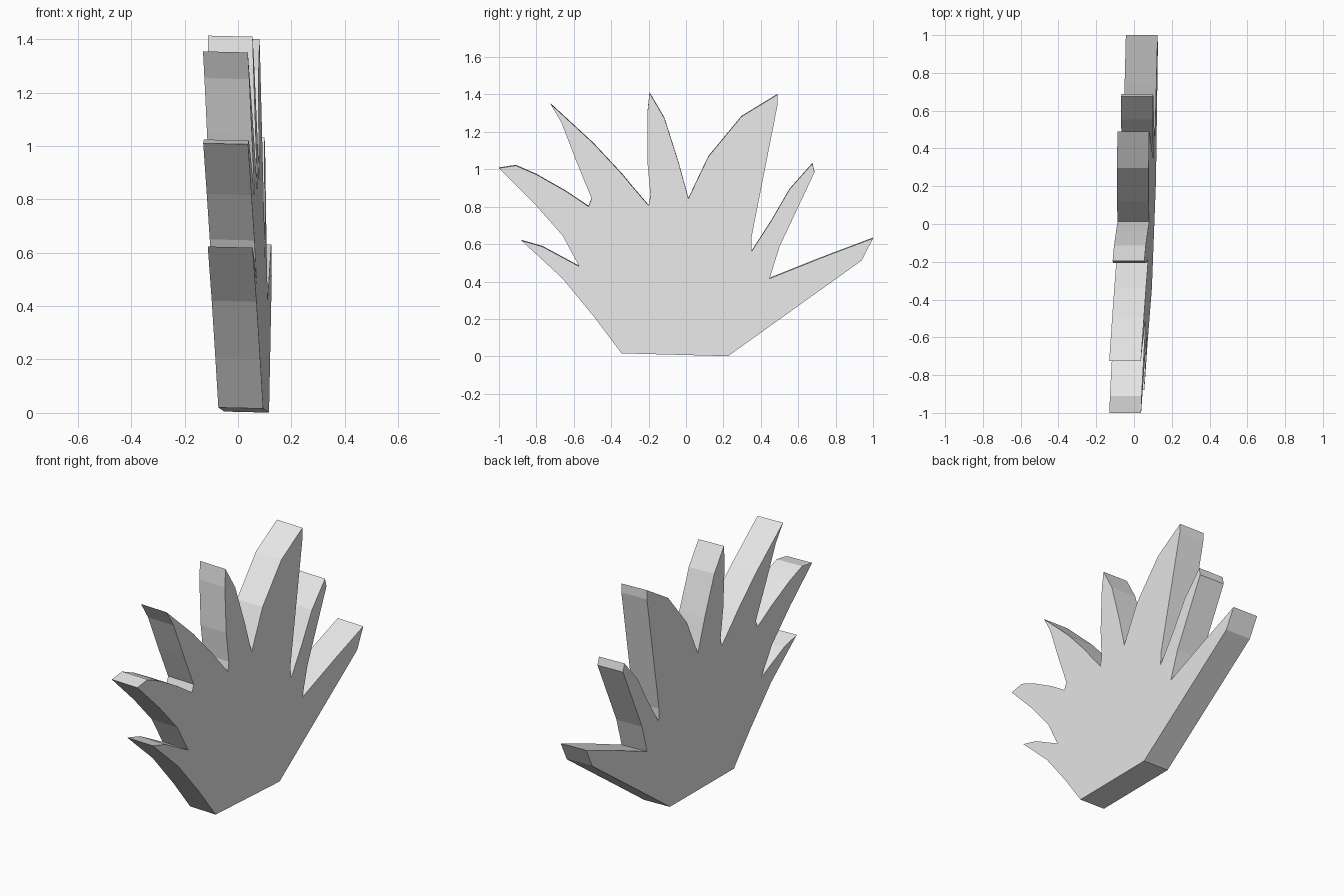
import bpy
import bmesh

default_cube = bpy.data.objects.get("Cube")
if default_cube:
    bpy.data.objects.remove(default_cube, do_unlink=True)

THICKNESS = 0.168
SHEAR = -0.004

# Outline sections in (y, z), running from the base around the leaf lobes
base = [(-.345, .02), (.225, .005)]
rear_low_lobe = [(.94, .517), (1, .635), (.74, .537), (.447, .42)]
rear_high_lobe = [(.5, .59), (.687, .987), (.676, 1.035), (.553, .896),
                  (.457, .73), (.35, .564)]
rear_top_lobe = [(.35, .64), (.49, 1.35), (.49, 1.404), (.297, 1.286),
                 (.12, 1.072), (.013, .848)]
centre_lobe = [(-.04, 1.04), (-.115, 1.276), (-.195, 1.413), (-.206, 1.308),
               (-.206, 1.04), (-.19, .864), (-.2, .81)]
front_top_lobe = [(-.297, .923), (-.34, .976), (-.495, 1.142), (-.725, 1.354),
                  (-.666, 1.254), (-.586, 1.046), (-.505, .848), (-.521, .805)]
front_high_lobe = [(-.64, .885), (-.8, .976), (-.91, 1.024), (-1, 1.01),
                   (-.81, .82), (-.66, .65), (-.57, .484)]
front_low_lobe = [(-.767, .59), (-.88, .623), (-.66, .42), (-.484, .206)]

outline = (base + rear_low_lobe + rear_high_lobe + rear_top_lobe + centre_lobe
           + front_top_lobe + front_high_lobe + front_low_lobe)


def side_x(y, z):
    """Tilted plane in which the left face of the slab lies."""
    return .108 + .0375 * y - .0325 * z


def make_material(name, colour):
    material = bpy.data.materials.new(name)
    material.use_nodes = True
    material.diffuse_color = colour
    shader = next(node for node in material.node_tree.nodes
                  if node.type == 'BSDF_PRINCIPLED')
    shader.inputs["Base Color"].default_value = colour
    return material


def make_slab(name, points, material):
    """Fill the outline as one face on each side and join them with walls."""
    bm = bmesh.new()
    right = [bm.verts.new((side_x(y, z) - THICKNESS, y, z)) for y, z in points]
    left = [bm.verts.new((side_x(y, z), y, z + SHEAR)) for y, z in points]
    bm.faces.new(left)
    bm.faces.new(list(reversed(right)))
    for i in range(len(points)):
        j = (i + 1) % len(points)
        bm.faces.new((right[i], right[j], left[j], left[i]))
    bmesh.ops.recalc_face_normals(bm, faces=bm.faces[:])
    mesh = bpy.data.meshes.new(name)
    bm.to_mesh(mesh)
    bm.free()
    mesh.materials.append(material)
    slab = bpy.data.objects.new(name, mesh)
    bpy.context.collection.objects.link(slab)
    return slab


# Spiky leaf slab
light_grey = make_material("light grey", (.8, .8, .8, 1))
make_slab("leaf_slab", outline, light_grey)
